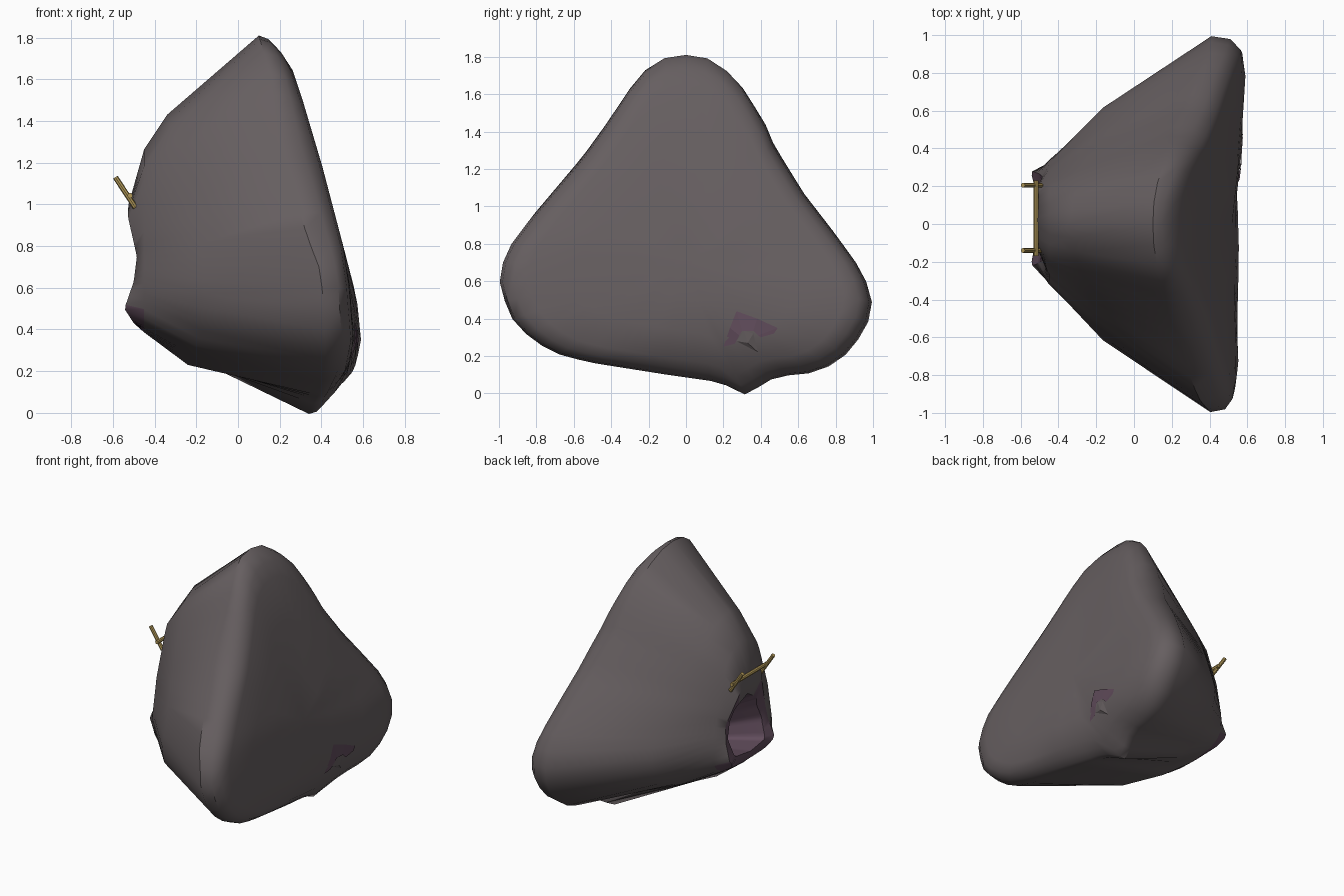
import bpy, bmesh, math
from mathutils import Vector
from mathutils.bvhtree import BVHTree

if "Cube" in bpy.data.objects:
    bpy.data.objects.remove(bpy.data.objects["Cube"])

def material(name, col):
    m = bpy.data.materials.new(name)
    m.diffuse_color = (*col, 1)
    m.use_nodes = True
    m.node_tree.nodes["Principled BSDF"].inputs["Base Color"].default_value = m.diffuse_color
    return m

GREY = material("stone grey", (0.132, 0.113, 0.117))
PURPLE = material("throat purple", (0.12, 0.073, 0.107))
GOLD = material("old gold", (0.45, 0.32, 0.10))
N = 60

def lerp(table, v):
    """Piecewise linear lookup in a list of (key, value) pairs."""
    for (a, p), (b, q) in zip(table, table[1:]):
        if v <= b:
            t = max(0, (v - a) / (b - a))
            return p + (q - p) * t
    return table[-1][1]

def sample(poly, cy, cz):
    """Cast N evenly spaced rays from a centre onto a closed (y, z) outline."""
    out = []
    for i in range(N):
        a = 2 * math.pi * i / N
        dy, dz = math.cos(a), math.sin(a)
        best = 0
        for (y0, z0), (y1, z1) in zip(poly, poly[1:] + poly[:1]):
            ey, ez = y1 - y0, z1 - z0
            det = dy * ez - dz * ey
            if abs(det) < 1e-9:
                continue
            r = ((y0 - cy) * ez - (z0 - cz) * ey) / det
            t = ((y0 - cy) * dz - (z0 - cz) * dy) / det
            if r > 0 and -1e-6 <= t <= 1 + 1e-6:
                best = max(best, r)
        out.append((cy + dy * best, cz + dz * best))
    return out

def mirrored(half, off=0):
    return [(y + off, z) for y, z in half] + [(off - y, z) for y, z in reversed(half) if y > 0]

def mesh_object(name, bm, mats):
    me = bpy.data.meshes.new(name)
    bm.to_mesh(me)
    ob = bpy.data.objects.new(name, me)
    bpy.context.collection.objects.link(ob)
    for m in mats:
        me.materials.append(m)
    return ob

# Side outline of the boulder (y, z)
RIM = [(.02, 1.812), (.1, 1.8), (.2, 1.74), (.28, 1.67), (.42, 1.45), (.47, 1.33), (.63, 1.07),
       (.8, .85), (.93, .67), (1, .52), (.97, .36), (.88, .23), (.8, .16), (.68, .11), (.48, .09),
       (.32, -.008), (.18, .06), (-.1, .1), (-.48, .16), (-.66, .2), (-.82, .28), (-.93, .4),
       (-1, .57), (-.97, .75), (-.82, .95), (-.55, 1.27), (-.42, 1.45), (-.3, 1.63), (-.2, 1.75), (-.1, 1.8)]
MID = mirrored([(0, 1.43), (.15, 1.37), (.3, 1.18), (.47, .9), (.59, .68), (.62, .55), (.58, .43), (.4, .31), (0, .23)])
BROW = mirrored([(0, 1.27), (.17, 1.18), (.28, .85), (.33, .58), (.31, .46), (.22, .41), (0, .385)], .01)
LIPS = mirrored([(0, 1.0), (.12, .96), (.22, .75), (.25, .52), (.18, .44), (0, .43)], .03)
MOUTH = mirrored([(0, .9), (.12, .83), (.19, .65), (.17, .52), (0, .5)], .03)

# Depth (x) of each region by height
BACK_X = [(0, .42), (.11, .5), (.2, .56), (.35, .59), (.55, .57), (.8, .505), (1.18, .405),
          (1.5, .31), (1.68, .25), (1.79, .18), (1.82, .1)]
RIM_X = [(0, .34), (.1, .39), (.27, .42), (.67, .4), (.85, .33), (1.1, .26), (1.26, .19), (1.6, .16), (1.81, .1)]
MID_X = [(.23, -.24), (.4, -.17), (.7, -.16), (1.2, -.27), (1.43, -.34)]
LIP_X = [(.43, -.5), (.5, -.545), (.63, -.5), (.75, -.485), (.95, -.53), (1.0, -.525)]

def back_x(y, z):
    """Back face, slightly hollow low down towards the middle."""
    hollow = .035 * lerp([(-1, 1), (.15, 1), (.7, 0), (1, 0)], y)
    return lerp(BACK_X, z) - hollow * lerp([(0, 1), (.5, 1), (.8, 0), (2, 0)], z)

rim = sample(RIM, 0, .7)
rings = []
def scaled(s):
    return [(y * s, .7 + (z - .7) * s) for y, z in rim]
for s in (.3, .6, .85):
    rings.append([(back_x(y, z), y, z) for y, z in scaled(s)])
rings.append([(back_x(y, z) - .012, y, z) for y, z in scaled(.93)])
rings.append([(.4 * lerp(RIM_X, z) + .6 * back_x(y, z), y, z) for y, z in scaled(.985)])
rings.append([(lerp(RIM_X, z), y, z) for y, z in rim])
rings.append([(lerp(MID_X, z), y, z) for y, z in sample(MID, 0, .7)])
BROW_RING = len(rings)
rings.append([(-.45, y, z) for y, z in sample(BROW, 0, .72)])
rings.append([(lerp(LIP_X, z), y, z) for y, z in sample(LIPS, .03, .7)])
mouth = sample(MOUTH, .03, .66)
rings.append([(lerp(LIP_X, z) + .015, y, z) for y, z in mouth])
# Throat narrowing towards the lower back
for x, cy, cz, s in ((-.3, .06, .6, .8), (0, .16, .5, .55), (.3, .26, .4, .3)):
    rings.append([(x, cy + (y - .03) * s, cz + (z - .66) * s) for y, z in mouth])

bm = bmesh.new()
loops = [[bm.verts.new(p) for p in r] for r in rings]
for k, (a, b) in enumerate(zip(loops, loops[1:])):
    for i in range(N):
        j = (i + 1) % N
        f = bm.faces.new((a[i], a[j], b[j], b[i]))
        z = f.calc_center_median().z
        # lower lip, mouth border and throat are purple
        limit = {0: .5, 1: .9}.get(k - BROW_RING, 9)
        f.material_index = int(k >= BROW_RING and z < limit)
for loop, tip, mi in ((loops[0], (back_x(0, .7), 0, .7), 0), (loops[-1], (.45, .32, .35), 1)):
    c = bm.verts.new(tip)
    for i in range(N):
        bm.faces.new((loop[i], loop[(i + 1) % N], c)).material_index = mi
bmesh.ops.recalc_face_normals(bm, faces=bm.faces)
tree = BVHTree.FromBMesh(bm)
boulder = mesh_object("boulder", bm, [GREY, PURPLE])
bpy.context.view_layer.objects.active = boulder
boulder.select_set(True)
bpy.ops.object.shade_smooth_by_angle(angle=math.radians(42))

def back_point(y, z, lift):
    hit = tree.ray_cast(Vector((2, y, z)), Vector((-1, 0, 0)))[0]
    return (hit.x + lift, y, z)

# Purple scar on the back, as a thin plate in quads
outer = [(.2, .25), (.235, .35), (.27, .44), (.38, .4), (.49, .35), (.47, .32)]
inner = [(.26, .265), (.285, .31), (.3, .335), (.36, .335), (.385, .31), (.4, .3)]
bm = bmesh.new()
o = [bm.verts.new(back_point(y, z, .006)) for y, z in outer]
n = [bm.verts.new(back_point(y, z, .006)) for y, z in inner]
for i in range(5):
    bm.faces.new((o[i], n[i], n[i + 1], o[i + 1]))
bmesh.ops.recalc_face_normals(bm, faces=bm.faces)
mesh_object("back_scar", bm, [PURPLE])

# Small stone splinter within the scar
bm = bmesh.new()
base = [bm.verts.new(back_point(y, z, .003)) for y, z in ((.27, .28), (.31, .335), (.36, .32), (.385, .22))]
tip = bm.verts.new(back_point(.33, .27, .015))
for i in range(4):
    bm.faces.new((base[i], base[(i + 1) % 4], tip))
bmesh.ops.recalc_face_normals(bm, faces=bm.faces)
mesh_object("scar_splinter", bm, [GREY])

# Gold bar with two prongs above the mouth
def rod(name, a, b, r=.013):
    a, b = Vector(a), Vector(b)
    bpy.ops.mesh.primitive_cylinder_add(vertices=8, radius=r, depth=(b - a).length, location=(a + b) / 2)
    ob = bpy.context.object
    ob.name = name
    ob.rotation_mode = 'QUATERNION'
    ob.rotation_quaternion = (b - a).to_track_quat('Z', 'Y')
    ob.data.materials.append(GOLD)

rod("cross_bar", (-.518, -.17, 1.042), (-.518, .23, 1.042))
for name, y in (("left_prong", .205), ("right_prong", -.14)):
    rod(name, (-.492, y, .985), (-.588, y, 1.13))
